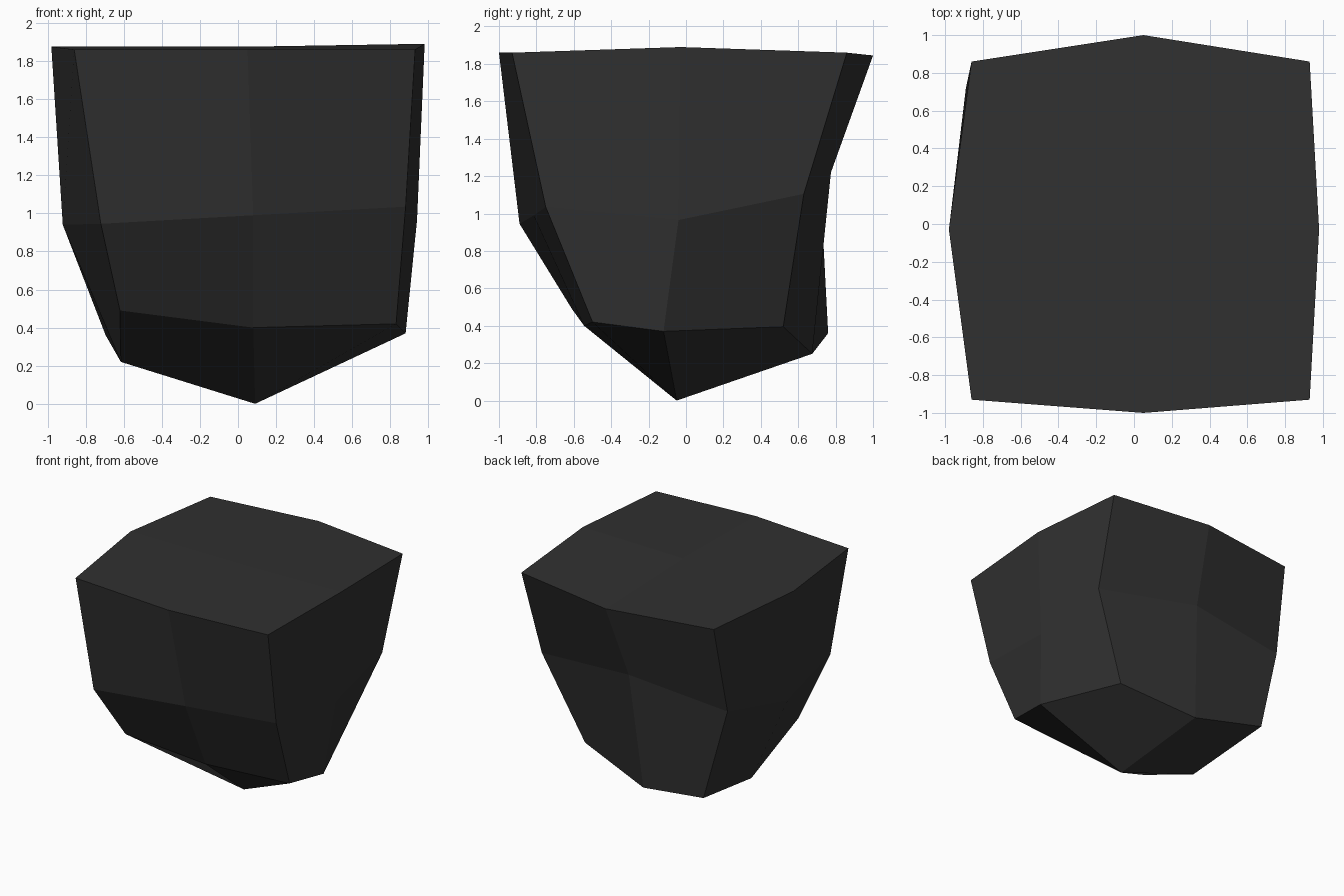
import bpy, bmesh

if "Cube" in bpy.data.objects:
    bpy.data.objects.remove(bpy.data.objects["Cube"])

# Flat dark stone colour
stone = bpy.data.materials.new("dark_grey_stone")
stone.diffuse_color = (0.03, 0.03, 0.03, 1)
stone.use_nodes = True
stone.node_tree.nodes["Principled BSDF"].inputs["Base Color"].default_value = stone.diffuse_color

# Cross-section rings, each running: left-front, front, right-front, right,
# right-back, back, left-back, left
RINGS = [
    [(-.62, -.61, .49), (.08, -.545, .40), (.83, -.50, .42), (.88, -.12, .37),
     (.575, .52, .395), (-.075, .675, .25), (-.695, .76, .36), (-.615, .01, .22)],
    [(-.72, -.89, .945), (.08, -.815, .99), (.88, -.75, 1.035), (.94, -.04, .965),
     (.90, .63, 1.105), (-.01, .775, 1.22), (-.89, .72, 1.125), (-.92, -.04, .94)],
    [(-.86, -.93, 1.86), (.05, -1, 1.86), (.93, -.93, 1.86), (.98, -.03, 1.89),
     (.93, .86, 1.86), (.05, 1, 1.845), (-.86, .86, 1.86), (-.98, -.03, 1.875)],
]
BOTTOM_TIP = (.09, -.05, 0)
TOP_CENTRE = (.05, -.03, 1.875)

bm = bmesh.new()
rings = [[bm.verts.new(p) for p in ring] for ring in RINGS]

# Side walls between neighbouring rings
for low, high in zip(rings, rings[1:]):
    for i in range(8):
        j = (i + 1) % 8
        bm.faces.new((low[i], low[j], high[j], high[i]))

# Four-quad caps under and above
for ring, centre in ((rings[0], BOTTOM_TIP), (rings[-1], TOP_CENTRE)):
    c = bm.verts.new(centre)
    for i in range(0, 8, 2):
        bm.faces.new((c, ring[i - 1], ring[i], ring[i + 1]))

bmesh.ops.recalc_face_normals(bm, faces=bm.faces)
mesh = bpy.data.meshes.new("rock")
bm.to_mesh(mesh)
bm.free()
mesh.materials.append(stone)
rock = bpy.data.objects.new("rock", mesh)
bpy.context.collection.objects.link(rock)
